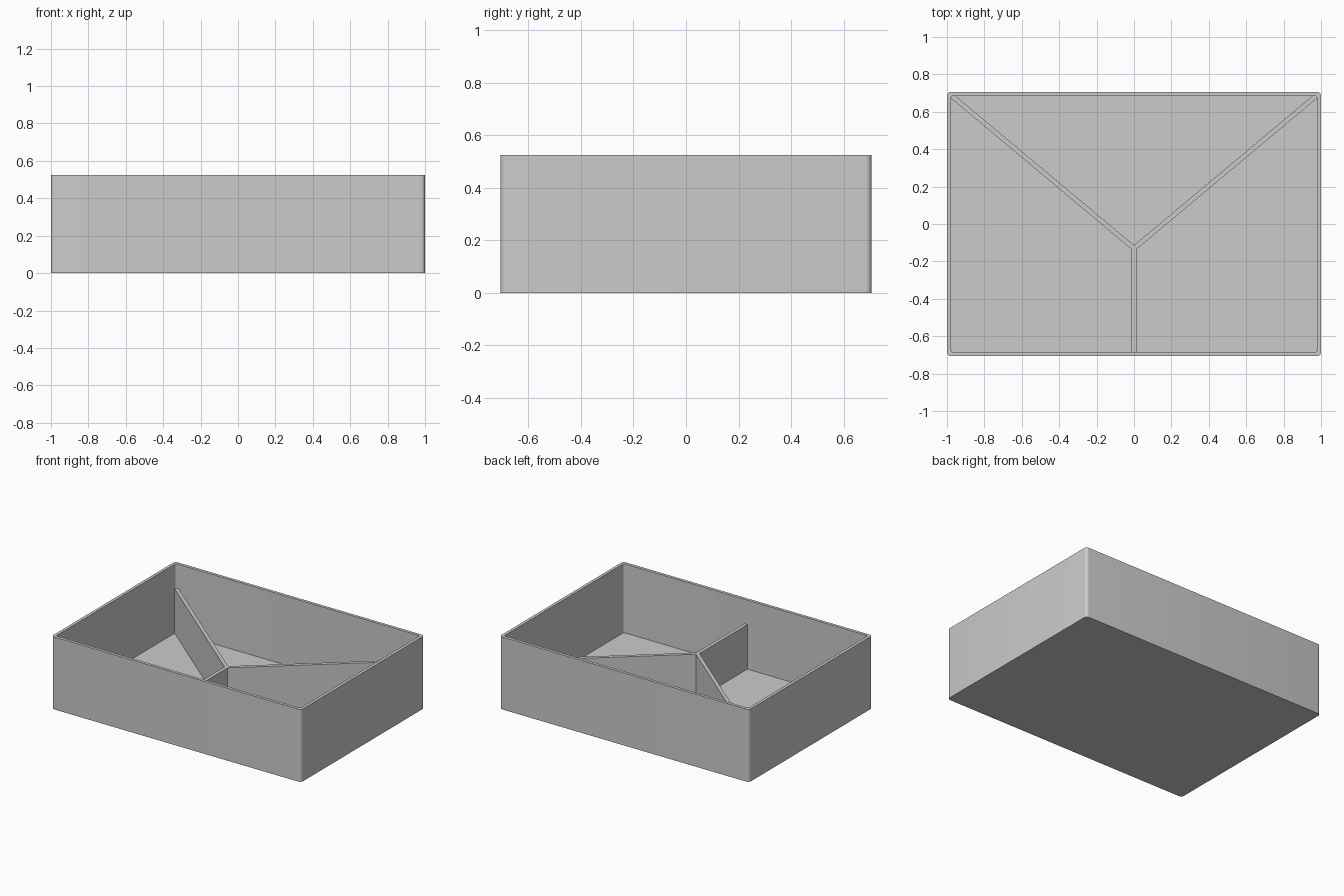
import bpy
import bmesh
from math import cos, sin, pi
from mathutils import Vector

old = bpy.data.objects.get("Cube")
if old:
    bpy.data.objects.remove(old, do_unlink=True)

HALF_X, HALF_Y, HEIGHT = 1.0, 0.707, 0.525
WALL, FLOOR = 0.022, 0.025
DIVIDER_TOP, DIVIDER_HALF = 0.348, 0.0125

grey = bpy.data.materials.new("light grey plastic")
grey.use_nodes = True
colour = (0.6, 0.6, 0.6, 1)
grey.diffuse_color = colour
grey.node_tree.nodes["Principled BSDF"].inputs["Base Color"].default_value = colour


def finish(bm, name):
    bmesh.ops.recalc_face_normals(bm, faces=bm.faces)
    mesh = bpy.data.meshes.new(name)
    bm.to_mesh(mesh)
    bm.free()
    mesh.materials.append(grey)
    obj = bpy.data.objects.new(name, mesh)
    bpy.context.collection.objects.link(obj)
    return obj


def rounded_ring(bm, hx, hy, radius, z, steps=6):
    """Ring of vertices around a rectangle with rounded corners."""
    ring = []
    for corner, (sx, sy) in enumerate([(1, 1), (-1, 1), (-1, -1), (1, -1)]):
        for i in range(steps + 1):
            a = (corner + i / steps) * pi / 2
            ring.append(bm.verts.new((sx * (hx - radius) + radius * cos(a),
                                      sy * (hy - radius) + radius * sin(a), z)))
    return ring


# Open tray: outer wall, rim, inner wall, floor
bm = bmesh.new()
inner = (HALF_X - WALL, HALF_Y - WALL, 0.012)
outer = (HALF_X, HALF_Y, 0.022)
rings = [rounded_ring(bm, *outer, 0), rounded_ring(bm, *outer, HEIGHT),
         rounded_ring(bm, *inner, HEIGHT), rounded_ring(bm, *inner, FLOOR)]
for low, high in zip(rings, rings[1:]):
    for i in range(len(low)):
        j = (i + 1) % len(low)
        bm.faces.new((low[i], low[j], high[j], high[i]))
bm.faces.new(rings[0])
bm.faces.new(rings[-1])
tray = finish(bm, "tray")
bpy.context.view_layer.objects.active = tray
tray.select_set(True)
bpy.ops.object.shade_smooth_by_angle()

# Y-shaped divider: mitred outline of three arms, extruded upward
hub = Vector((0, -0.13))
ends = [Vector((0.98, 0.69)), Vector((-0.98, 0.69)), Vector((0, -0.695))]
outline = []
for k, end in enumerate(ends):
    d = (end - hub).normalized()
    following = (ends[(k + 1) % 3] - hub).normalized()
    side = Vector((-d.y, d.x)) * DIVIDER_HALF
    # Inner corner shared with the next arm
    cross = d.x * following.y - d.y * following.x
    outline += [end - side, end + side, hub + (d + following) * (DIVIDER_HALF / cross)]
bm = bmesh.new()
base = bm.faces.new([bm.verts.new((p.x, p.y, FLOOR / 2)) for p in outline])
top = bmesh.ops.extrude_face_region(bm, geom=[base], use_keep_orig=True)["geom"]
bmesh.ops.translate(bm, vec=(0, 0, DIVIDER_TOP - FLOOR / 2),
                    verts=[g for g in top if isinstance(g, bmesh.types.BMVert)])
finish(bm, "divider")
